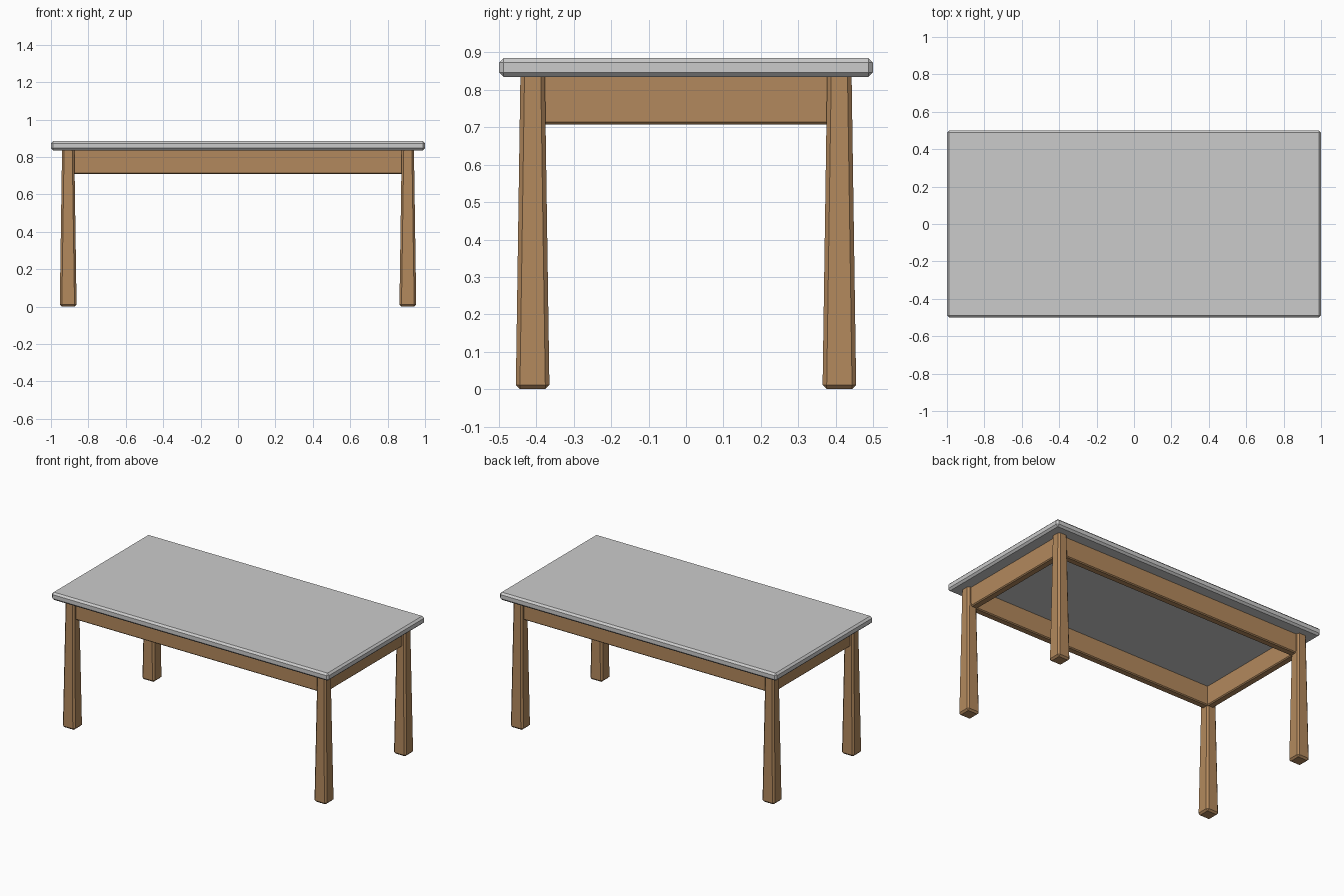
import bpy, bmesh

if "Cube" in bpy.data.objects:
    bpy.data.objects.remove(bpy.data.objects["Cube"])

wood = bpy.data.materials.new("wood")
wood.diffuse_color = (0.45, 0.25, 0.11, 1)
wood.use_nodes = True
wood.node_tree.nodes["Principled BSDF"].inputs["Base Color"].default_value = wood.diffuse_color


def block(name, lo, hi, bevel, mat=None, top_scale=1.0):
    """Chamfered box between two corners, optionally tapered towards the top."""
    size = [b - a for a, b in zip(lo, hi)]
    bm = bmesh.new()
    bmesh.ops.create_cube(bm, size=1)
    for v in bm.verts:
        s = top_scale if v.co.z > 0 else 1.0
        v.co = (v.co.x * size[0] * s, v.co.y * size[1] * s, v.co.z * size[2])
    bmesh.ops.bevel(bm, geom=bm.edges[:], offset=bevel, offset_type='OFFSET',
                    segments=1, affect='EDGES', profile=0.5)
    mesh = bpy.data.meshes.new(name)
    bm.to_mesh(mesh)
    bm.free()
    obj = bpy.data.objects.new(name, mesh)
    obj.location = [(a + b) / 2 for a, b in zip(lo, hi)]
    bpy.context.collection.objects.link(obj)
    if mat:
        mesh.materials.append(mat)
    return obj


# Table top
block("table_top", (-1, -0.5, 0.835), (1, 0.5, 0.885), 0.012)

# Tapered legs, their upper ends sunk into the top
LX, LY, HALF = 0.908, 0.41, 0.045
for sx, side in ((-1, "left"), (1, "right")):
    for sy, end in ((-1, "front"), (1, "back")):
        x, y = sx * LX, sy * LY
        block(f"{end}_{side}_leg", (x - HALF, y - HALF, 0),
              (x + HALF, y + HALF, 0.86), 0.011, wood, 0.72)

# Aprons joining the legs under the top
IN, OUT = -0.035, 0.012      # inner and outer faces relative to leg centre
for s, end, side in ((-1, "front", "left"), (1, "back", "right")):
    y0, y1 = sorted((s * (LY + IN), s * (LY + OUT)))
    block(f"{end}_apron", (-LX, y0, 0.708), (LX, y1, 0.85), 0.006, wood)
    x0, x1 = sorted((s * (LX + IN), s * (LX + OUT)))
    block(f"{side}_apron", (x0, -LY, 0.708), (x1, LY, 0.85), 0.006, wood)
